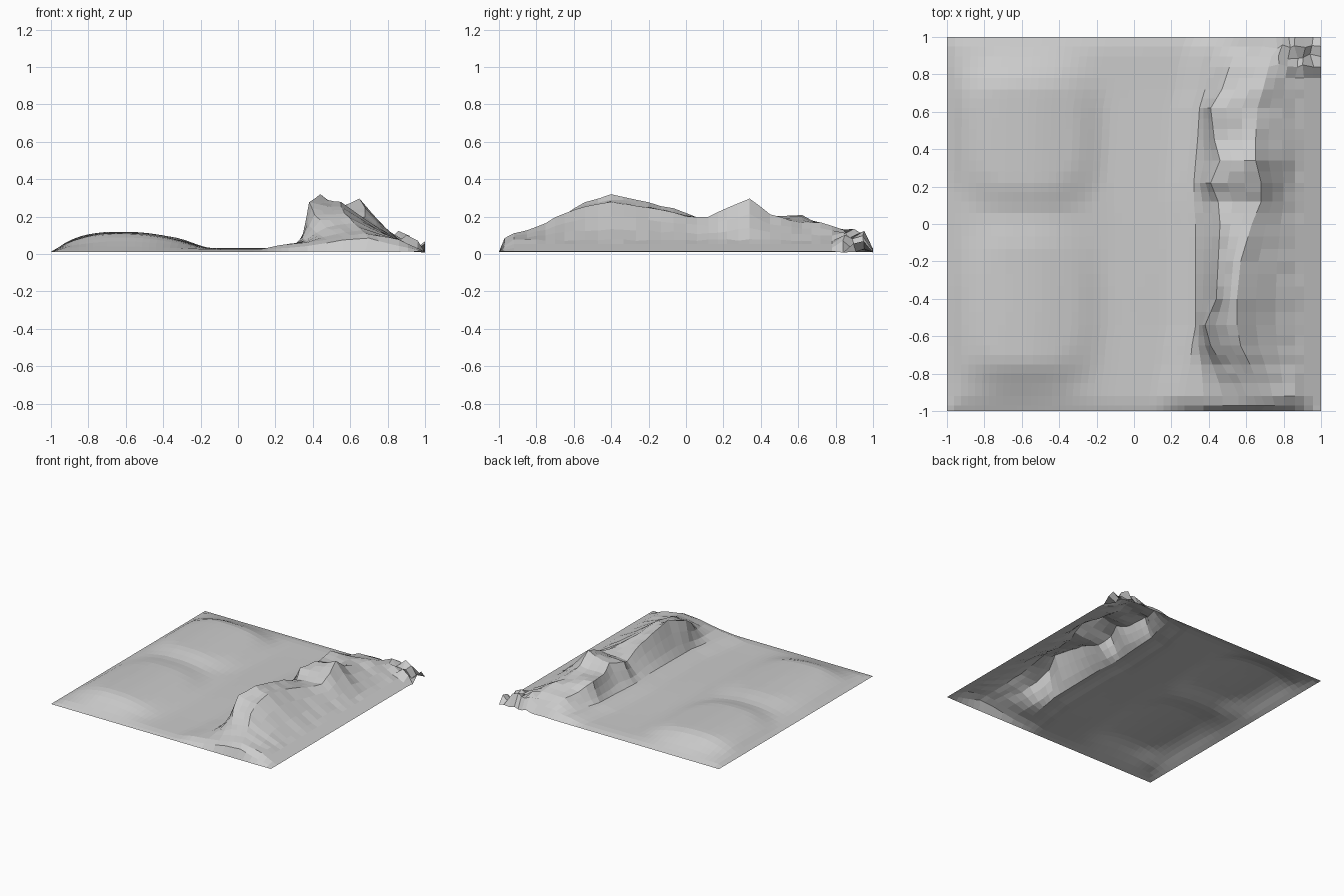
import bpy, bmesh, math, random

if "Cube" in bpy.data.objects:
    bpy.data.objects.remove(bpy.data.objects["Cube"])

random.seed(4)

# Ridge stations along y: y, west foot x, crest x, crest z, shoulder x, shoulder z
RIDGE = [
    (-1.00, .27, .56, .012, .68, .012), (-.97, .27, .56, .075, .70, .085),
    (-.92, .27, .56, .095, .68, .115), (-.85, .28, .53, .11, .66, .13),
    (-.75, .30, .47, .145, .62, .165), (-.65, .31, .41, .21, .57, .22),
    (-.54, .33, .38, .28, .55, .255), (-.40, .33, .44, .32, .55, .275),
    (-.20, .33, .45, .28, .57, .25), (0.00, .33, .46, .22, .63, .205),
    (.12, .32, .45, .175, .68, .195), (.22, .32, .41, .22, .68, .245),
    (.34, .33, .46, .24, .65, .295), (.45, .34, .43, .20, .65, .21),
    (.62, .35, .41, .21, .66, .17), (.72, .38, .47, .15, .69, .17),
    (.84, .40, .51, .13, .72, .13), (.95, .43, .55, .07, .75, .07),
    (1.00, .45, .57, .015, .76, .012)]
EAST_FOOT = .86


def smooth(a, b, v):
    t = max(0, min(1, (v - a) / (b - a)))
    return t * t * (3 - 2 * t)


def lerp(a, b, t):
    return a + (b - a) * t


def station(y):
    for a, b in zip(RIDGE, RIDGE[1:]):
        if y <= b[0] + 1e-6:
            t = (y - a[0]) / (b[0] - a[0])
            return [lerp(p, q, t) for p, q in zip(a, b)][1:]


def mound(x, y, y0, y1, h):
    """Low rounded plateau."""
    u, v = (x + .57) / .40, (y - (y0 + y1) / 2) / ((y1 - y0) / 2 + .03)
    r = (abs(u) ** 3.2 + abs(v) ** 3.2) ** (1 / 3.2)
    return h * (1 - smooth(.6, 1.1, r))


def ground(x, y):
    """Gentle valley floor, a broad western swell and two plateaus on it."""
    z = .028 + .004 * math.sin(3 * x + 1) * math.cos(4 * y)
    swell = smooth(-1.1, -.66, x) * (1 - smooth(-.58, -.08, x))
    z += .058 * swell * (1 - smooth(.7, 1, abs(y)))
    z += mound(x, y, -.86, 0, .022) + mound(x, y, .10, .87, .030)
    edge = min(1 + x, 1 - abs(y))
    t = min(1, edge / .1)
    return lerp(.012, z, t * (2 - t))


# Rows follow the ridge stations so its facets stay crisp
rows = []
for a, b in zip(RIDGE, RIDGE[1:]):
    n = max(1, round((b[0] - a[0]) / .06))
    rows += [lerp(a[0], b[0], i / n) for i in range(n)]
rows.append(1.0)


def row_points(y):
    foot, cx, cz, sx, sz = station(y)
    fade = smooth(0, .06, 1 - abs(y))
    pts = []
    # valley and plateaus
    for i in range(35):
        x = lerp(-1, foot, i / 34)
        pts.append([x, y, ground(x, y) + .028 * fade * smooth(foot - .18, foot, x)])
    base = pts[-1][2]
    # steep western face
    for t in (.35, .7, 1):
        pts.append([lerp(foot, cx, t), y, lerp(base, cz, t ** 1.35)])
    # ridge top, sagging a little in the middle
    for t in (.33, .67):
        sag = .1 * max(0, min(cz, sz) - .17)
        pts.append([lerp(cx, sx, t), y, lerp(cz, sz, t) - sag])
    # eastern flank, hollow toward its foot
    low = lerp(.012, .075, fade)
    for t in (0, .33, .67, 1):
        pts.append([lerp(sx, EAST_FOOT, t), y, lerp(low, sz, (1 - t) ** 1.15)])
    # eastern skirt down to the border
    for t in (.35, .7, 1):
        pts.append([lerp(EAST_FOOT, 1, t), y, lerp(.014, low, 1 - t)])
    # small faceting on the ridge
    for p in pts[36:44]:
        if abs(y) < .97:
            p[2] += random.uniform(-.005, .005)
    # rubble in the far corner
    for p in pts:
        if p[0] > .74 and y > .8:
            amount = .055 if y < .99 else .02
            p[2] = max(.008, p[2] + random.uniform(-.4, 1) * amount)
            if p[0] < .98 and y < .99:
                p[0] += random.uniform(-.018, .018)
                p[1] += random.uniform(-.015, .015)
    return pts


# Terrain: one open flat-shaded sheet
bm = bmesh.new()
grid = [[bm.verts.new(p) for p in row_points(y)] for y in rows]
for r0, r1 in zip(grid, grid[1:]):
    for i in range(len(r0) - 1):
        bm.faces.new((r0[i], r0[i + 1], r1[i + 1], r1[i]))
mesh = bpy.data.meshes.new("terrain")
bm.to_mesh(mesh)
bm.free()
terrain = bpy.data.objects.new("terrain", mesh)
bpy.context.collection.objects.link(terrain)
